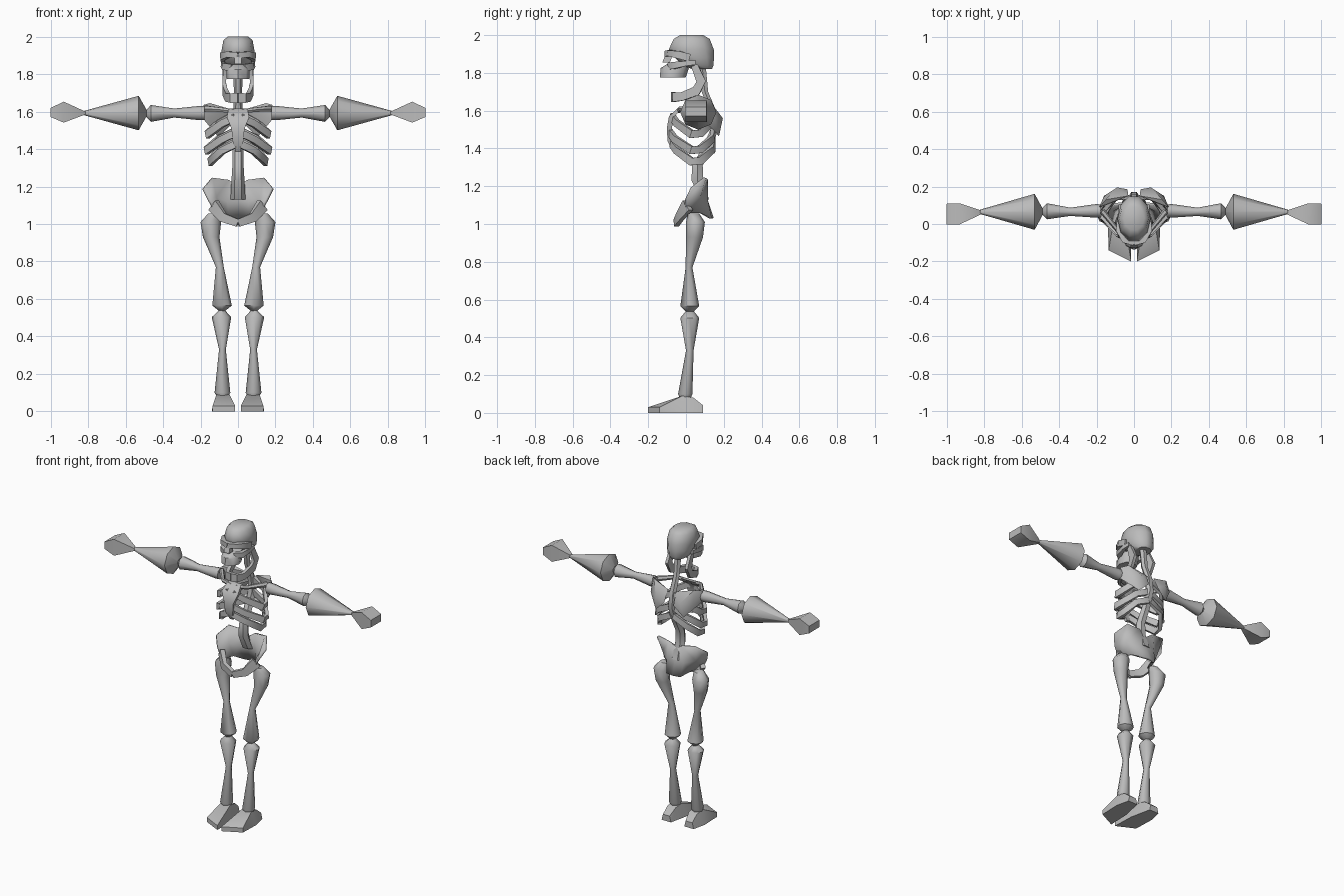
import bpy, bmesh, math
from mathutils import Vector

bone = bpy.data.materials.new("bone_grey")
bone.diffuse_color = (0.5, 0.5, 0.5, 1)


def finish(name, bm, mirror, angle=50, thick=0):
    bmesh.ops.recalc_face_normals(bm, faces=bm.faces)
    me = bpy.data.meshes.new(name)
    bm.to_mesh(me)
    bm.free()
    me.materials.append(bone)
    ob = bpy.data.objects.new(name, me)
    bpy.context.collection.objects.link(ob)
    bpy.ops.object.select_all(action='DESELECT')
    ob.select_set(True)
    bpy.context.view_layer.objects.active = ob
    bpy.ops.object.shade_smooth_by_angle(angle=math.radians(angle))
    if mirror:
        m = ob.modifiers.new("mirror", 'MIRROR')
        m.use_clip = True
    if thick:
        s = ob.modifiers.new("thickness", 'SOLIDIFY')
        s.thickness = thick
        s.offset = 0
    return ob


def sweep(name, pts, n=8, axis=None, ref=(0, 0, 1), mirror=True, angle=50):
    """Loft n-sided rings; each point is x, y, z, half width, half height."""
    bm = bmesh.new()
    ref = Vector(ref)
    pos = [Vector(p[:3]) for p in pts]
    phase = math.pi / 4 if n == 4 else 0
    grow = math.sqrt(2) if n == 4 else 1
    rings, prev = [], None
    for i, p in enumerate(pts):
        t = Vector(axis) if axis else pos[min(i + 1, len(pts) - 1)] - pos[max(i - 1, 0)]
        t.normalize()
        side = t.cross(ref).normalized()
        if prev and side.dot(prev) < 0:
            side = -side
        prev = side
        up = side.cross(t)
        rings.append([bm.verts.new(pos[i]
                      + side * p[3] * grow * math.cos(phase + 2 * math.pi * k / n)
                      + up * p[4] * grow * math.sin(phase + 2 * math.pi * k / n))
                      for k in range(n)])
    for a, b in zip(rings, rings[1:]):
        for k in range(n):
            bm.faces.new((a[k], a[(k + 1) % n], b[(k + 1) % n], b[k]))
    bm.faces.new(rings[0])
    bm.faces.new(rings[-1])
    return finish(name, bm, mirror, angle)


def hull(name, pts, mirror=True, angle=40):
    bm = bmesh.new()
    vs = [bm.verts.new(p) for p in pts]
    r = bmesh.ops.convex_hull(bm, input=vs)
    loose = [v for v in bm.verts if not v.link_faces]
    bmesh.ops.delete(bm, geom=loose, context='VERTS')
    return finish(name, bm, mirror, angle)


X, DOWN, BACK = (1, 0, 0), (0, 0, -1), (0, 1, 0)

# Arms, held straight out
sweep("upper_arm", [(.18, .07, 1.592, .035, .038), (.205, .07, 1.592, .036, .038),
                    (.34, .065, 1.592, .022, .024), (.465, .068, 1.59, .043, .045),
                    (.495, .068, 1.59, .012, .012)], axis=X)
sweep("forearm", [(.485, .065, 1.592, .012, .012), (.53, .065, 1.592, .096, .092),
                  (.83, .065, 1.592, .009, .009)], axis=X)
sweep("hand", [(.815, .062, 1.592, .01, .008), (.93, .054, 1.597, .056, .056),
               (1.0, .052, 1.595, .056, .024)], n=4, axis=X, angle=60)

# Legs
sweep("thigh_bone", [(.125, .04, 1.055, .035, .03), (.145, .05, 1.01, .055, .05),
                     (.143, .045, .93, .044, .045), (.097, .016, .77, .021, .018),
                     (.085, .02, .565, .052, .05), (.085, .02, .535, .015, .02)],
      axis=DOWN, ref=BACK)
sweep("shin_bone", [(.085, .02, .54, .015, .02), (.088, .02, .503, .052, .05),
                    (.083, .02, .33, .018, .02), (.083, -.004, .10, .042, .038),
                    (.083, -.004, .08, .03, .03)], axis=DOWN, ref=BACK)
hull("foot", [(.015, -.2, 0), (.135, -.14, 0), (.14, 0, 0), (.12, .09, 0), (.05, .09, 0),
              (.02, -.05, 0), (.015, -.2, .03), (.135, -.14, .03), (.045, -.02, .09),
              (.115, -.02, .09), (.05, .04, .08), (.11, .04, .08), (.06, .09, .04),
              (.11, .09, .04)])

# Pelvis: curved sheet and front arch
rows = [[(0, .09, 1.20), (.05, .11, 1.235), (.14, .10, 1.245), (.185, .03, 1.19)],
        [(0, .11, 1.12), (.06, .11, 1.12), (.12, .07, 1.14), (.155, 0, 1.13)],
        [(0, .14, 1.03), (.05, .13, 1.03), (.085, .07, 1.06), (.115, -.01, 1.06)]]
bm = bmesh.new()
grid = [[bm.verts.new(p) for p in r] for r in rows]
for a, b in zip(grid, grid[1:]):
    for k in range(3):
        bm.faces.new((a[k], a[k + 1], b[k + 1], b[k]))
finish("pelvis_bowl", bm, True, thick=.015)
sweep("pelvis_arch", [(.13, .01, 1.10, .015, .035), (.08, -.035, 1.035, .013, .025),
                      (0, -.052, 1.005, .013, .02)], n=4)

# Spine and neck
sweep("spine", [(0, .085, 1.84, .025, .022), (0, .10, 1.70, .022, .02),
                (0, .14, 1.60, .025, .022), (0, .15, 1.50, .028, .024),
                (0, .11, 1.40, .03, .028), (0, .06, 1.31, .03, .033),
                (0, .06, 1.23, .035, .035), (0, .10, 1.13, .04, .025)],
      n=6, ref=BACK, axis=DOWN, mirror=False)

# Rib cage
for i, (z, w, f) in enumerate([(1.57, .165, -.075), (1.485, .17, -.085), (1.425, .15, -.075)]):
    sweep("rib_%d" % (i + 1), [(.015, f, z, .011, .019), (.085, f + .025, z - .035, .011, .019),
                               (w, .03, z - .095, .011, .021), (w - .005, .075, z - .09, .011, .021),
                               (.10, .14, z - .03, .011, .019), (.01, .145, z + .015, .011, .019)],
          n=4)
sweep("breastbone", [(0, -.03, 1.615, .05, .012), (0, -.075, 1.57, .06, .015),
                     (0, -.088, 1.51, .035, .013), (0, -.085, 1.44, .028, .013),
                     (0, -.06, 1.385, .012, .01)], n=4, ref=BACK, axis=DOWN, mirror=False)
sweep("collar_bone", [(.02, -.04, 1.60, .012, .014), (.09, -.03, 1.61, .012, .013),
                      (.17, .07, 1.615, .016, .018)], n=6)
hull("shoulder_blade", [(.03, .15, 1.61), (.15, .13, 1.645), (.185, .09, 1.635),
                        (.185, .085, 1.56), (.16, .15, 1.56), (.105, .175, 1.465),
                        (.035, .185, 1.53), (.09, .195, 1.56), (.10, .14, 1.56)])

# Skull
sweep("cranium", [(0, .03, 2.0, .055, .065), (0, .03, 1.98, .078, .10),
                  (0, .028, 1.925, .088, .125), (0, .045, 1.88, .083, .108),
                  (0, .065, 1.84, .072, .085), (0, .085, 1.82, .05, .055)],
      n=10, axis=DOWN, ref=BACK, mirror=False)
sweep("brow", [(0, -.095, 1.90, .02, .016), (.05, -.085, 1.905, .018, .015),
               (.082, -.035, 1.895, .014, .02), (.082, .02, 1.88, .008, .02)], n=4)
sweep("nose_bridge", [(0, -.085, 1.91, .016, .02), (0, -.105, 1.855, .02, .02)],
      n=4, axis=DOWN, ref=BACK, mirror=False)
sweep("cheek_bone", [(.03, -.085, 1.835, .015, .018), (.07, -.06, 1.84, .015, .018),
                     (.083, 0, 1.85, .009, .013), (.08, .05, 1.855, .008, .012)], n=4)
sweep("upper_jaw", [(0, -.045, 1.85, .055, .05), (0, -.06, 1.825, .062, .075),
                    (0, -.07, 1.775, .06, .068)], n=8, axis=DOWN, ref=BACK, mirror=False)

# Hanging lower jaw
sweep("lower_jaw", [(.07, .045, 1.84, .01, .018), (.074, .08, 1.755, .01, .025),
                    (.07, .055, 1.705, .01, .025), (.055, -.02, 1.675, .012, .022),
                    (.035, -.062, 1.672, .012, .025), (0, -.068, 1.672, .012, .027)], n=4)
